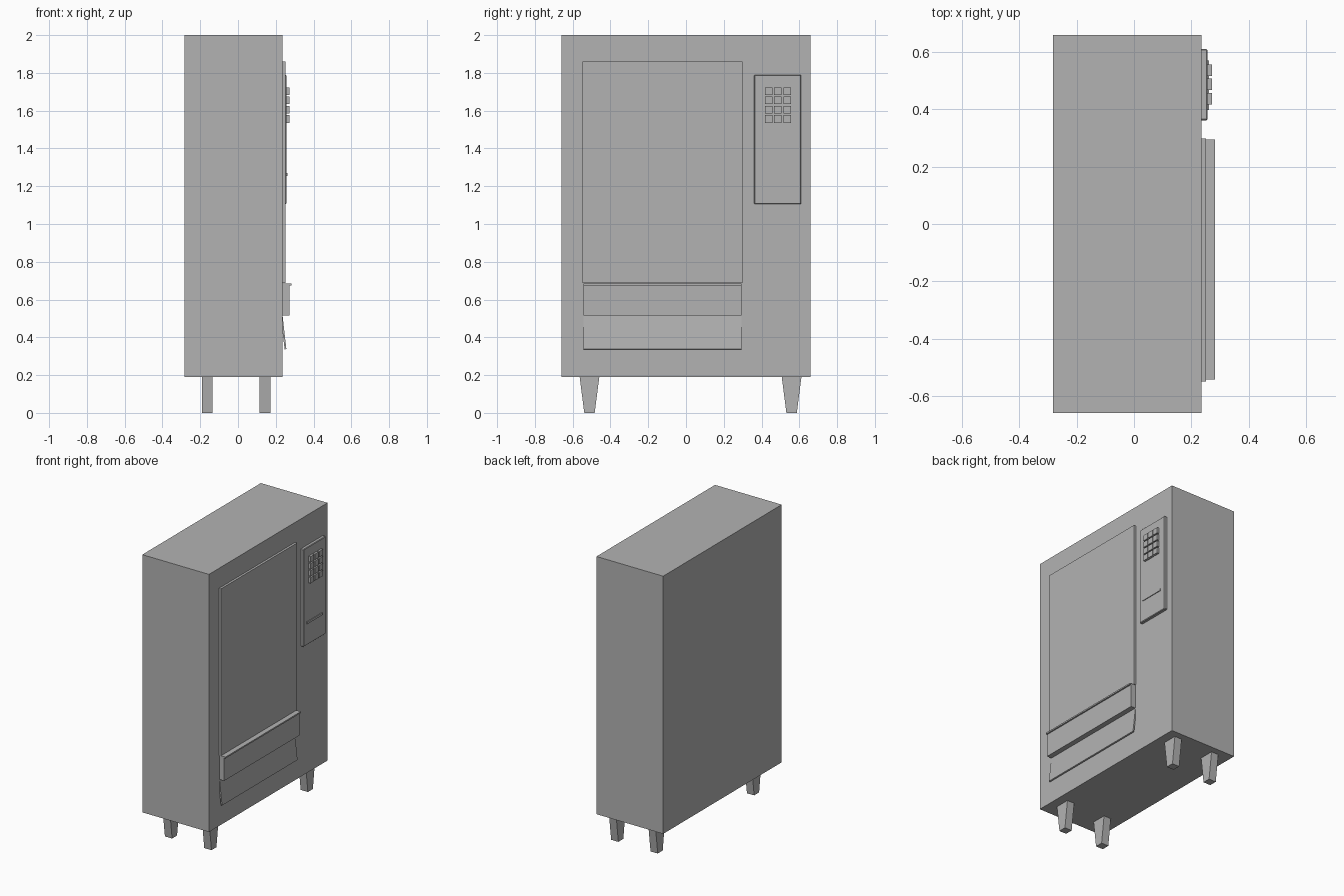
import bpy
import bmesh

cube = bpy.data.objects.get("Cube")
if cube:
    bpy.data.objects.remove(cube, do_unlink=True)

GREY = (0.45, 0.45, 0.45, 1)
grey = bpy.data.materials.new("plain grey")
grey.use_nodes = True
grey.diffuse_color = GREY
grey.node_tree.nodes["Principled BSDF"].inputs["Base Color"].default_value = GREY


def finish(name, bm):
    bmesh.ops.recalc_face_normals(bm, faces=bm.faces)
    mesh = bpy.data.meshes.new(name)
    bm.to_mesh(mesh)
    bm.free()
    mesh.materials.append(grey)
    obj = bpy.data.objects.new(name, mesh)
    bpy.context.collection.objects.link(obj)
    return obj


def box(name, x, y, z, foot=1.0):
    """Box from (min, max) ranges; foot narrows the bottom along y."""
    bm = bmesh.new()
    bmesh.ops.create_cube(bm, size=1)
    for v in bm.verts:
        narrow = foot if v.co.z < 0 else 1.0
        v.co.x = sum(x) / 2 + v.co.x * (x[1] - x[0])
        v.co.y = sum(y) / 2 + v.co.y * (y[1] - y[0]) * narrow
        v.co.z = sum(z) / 2 + v.co.z * (z[1] - z[0])
    return finish(name, bm)


def extrude_profile(name, points, y):
    """Side profile in x and z, swept along y."""
    bm = bmesh.new()
    face = bm.faces.new([bm.verts.new((px, y[0], pz)) for px, pz in points])
    swept = bmesh.ops.extrude_face_region(bm, geom=[face])["geom"]
    moved = [g for g in swept if isinstance(g, bmesh.types.BMVert)]
    bmesh.ops.translate(bm, verts=moved, vec=(0, y[1] - y[0], 0))
    return finish(name, bm)


FACE = 0.235  # x of the cabinet's door side

# Cabinet and display window
box("cabinet", (-0.283, FACE), (-0.658, 0.658), (0.19, 2))
box("display_window", (FACE - 0.01, 0.251), (-0.548, 0.298), (0.688, 1.86))

# Dispensing hood with its overhanging lip
tray = (-0.542, 0.295)
extrude_profile("dispenser_hood",
                [(FACE - 0.01, 0.515), (0.272, 0.515), (0.272, 0.675),
                 (0.282, 0.675), (0.282, 0.685), (FACE - 0.01, 0.685)], tray)

# Pick-up flap hinged at the top
extrude_profile("pickup_flap",
                [(0.226, 0.515), (0.236, 0.515), (0.256, 0.338), (0.247, 0.335)], tray)

# Control panel with softened edges
panel = box("control_panel", (FACE - 0.01, 0.256), (0.361, 0.61), (1.105, 1.79))
bevel = panel.modifiers.new("edge", "BEVEL")
bevel.width = 0.004
bevel.segments = 1
box("coin_slot", (0.25, 0.261), (0.397, 0.569), (1.254, 1.27))

# Keypad buttons
for row in range(4):
    for col in range(3):
        y = 0.437 + col * 0.049
        z = 1.703 - row * 0.049
        box(f"keypad_button_{row}_{col}", (0.25, 0.272),
            (y - 0.02, y + 0.02), (z - 0.02, z + 0.02))

# Tapered legs
for side, y in (("right", -0.511), ("left", 0.559)):
    for end, x in (("rear", -0.163), ("door", 0.143)):
        box(f"{end}_{side}_leg", (x - 0.028, x + 0.028),
            (y - 0.052, y + 0.052), (0, 0.19), foot=0.53)
